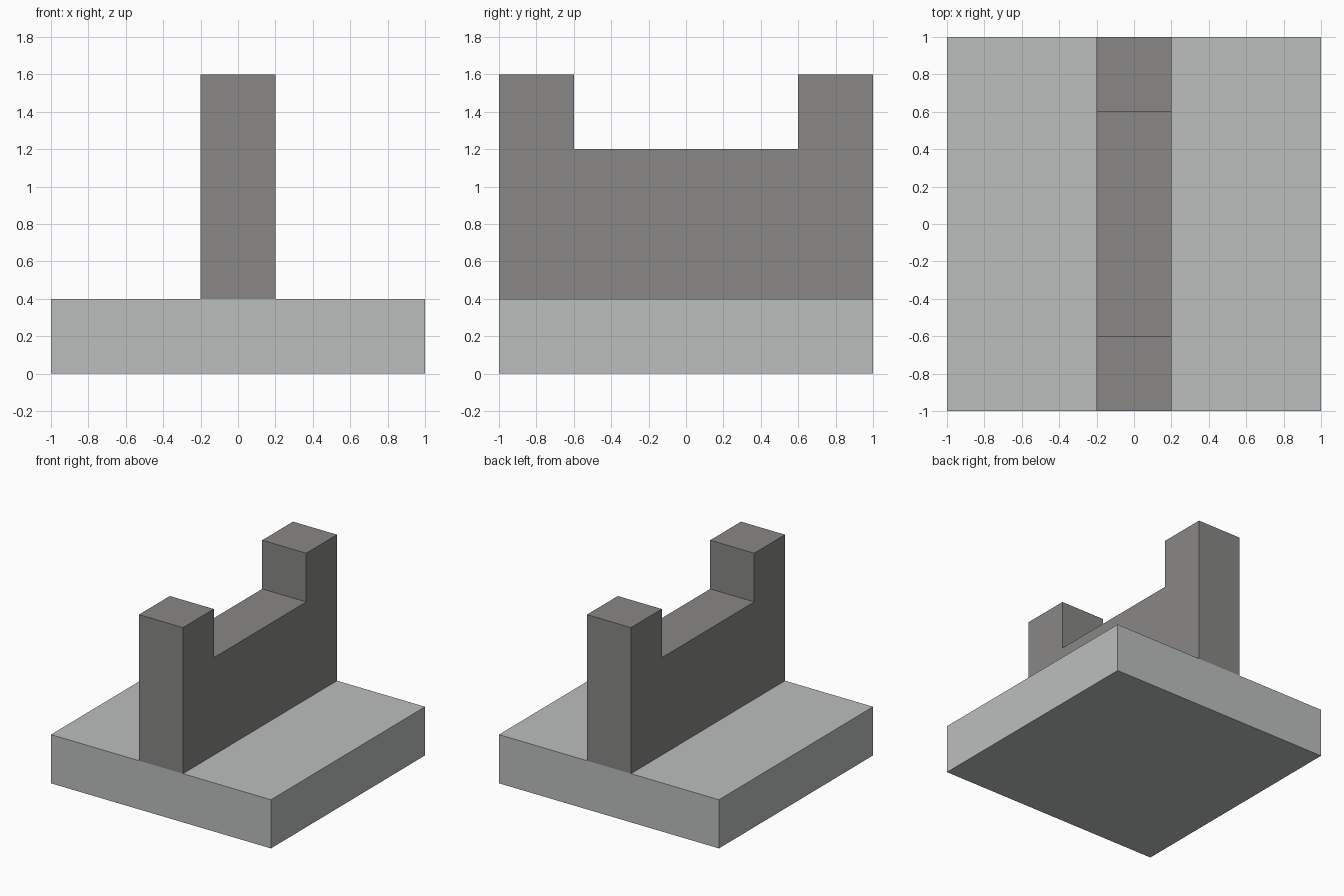
import bpy
import bmesh

default_cube = bpy.data.objects.get("Cube")
if default_cube:
    bpy.data.objects.remove(default_cube, do_unlink=True)


def make_material(name, colour):
    mat = bpy.data.materials.new(name)
    mat.use_nodes = True
    mat.diffuse_color = colour
    mat.node_tree.nodes["Principled BSDF"].inputs["Base Color"].default_value = colour
    return mat


def extrude_profile(name, profile, half_width, mat):
    """Extrude a (y, z) outline symmetrically along x."""
    bm = bmesh.new()
    face = bm.faces.new([bm.verts.new((-half_width, y, z)) for y, z in profile])
    result = bmesh.ops.extrude_face_region(bm, geom=[face])
    moved = [v for v in result["geom"] if isinstance(v, bmesh.types.BMVert)]
    bmesh.ops.translate(bm, verts=moved, vec=(2 * half_width, 0, 0))
    bmesh.ops.recalc_face_normals(bm, faces=bm.faces)
    mesh = bpy.data.meshes.new(name)
    bm.to_mesh(mesh)
    bm.free()
    mesh.materials.append(mat)
    obj = bpy.data.objects.new(name, mesh)
    bpy.context.collection.objects.link(obj)
    return obj


light_grey = make_material("light grey", (0.497, 0.521, 0.515, 1))
dark_grey = make_material("dark grey", (0.246, 0.242, 0.238, 1))

# Square base slab
extrude_profile("base_plate", [(-1, 0), (1, 0), (1, 0.4), (-1, 0.4)], 1, light_grey)

# Upright wall with a raised post at each end
half_outline = [(1, 0.4), (1, 1.6), (0.6, 1.6), (0.6, 1.2)]
mirrored = [(-y, z) for y, z in reversed(half_outline)]
extrude_profile("notched_wall", half_outline + mirrored, 0.2, dark_grey)
